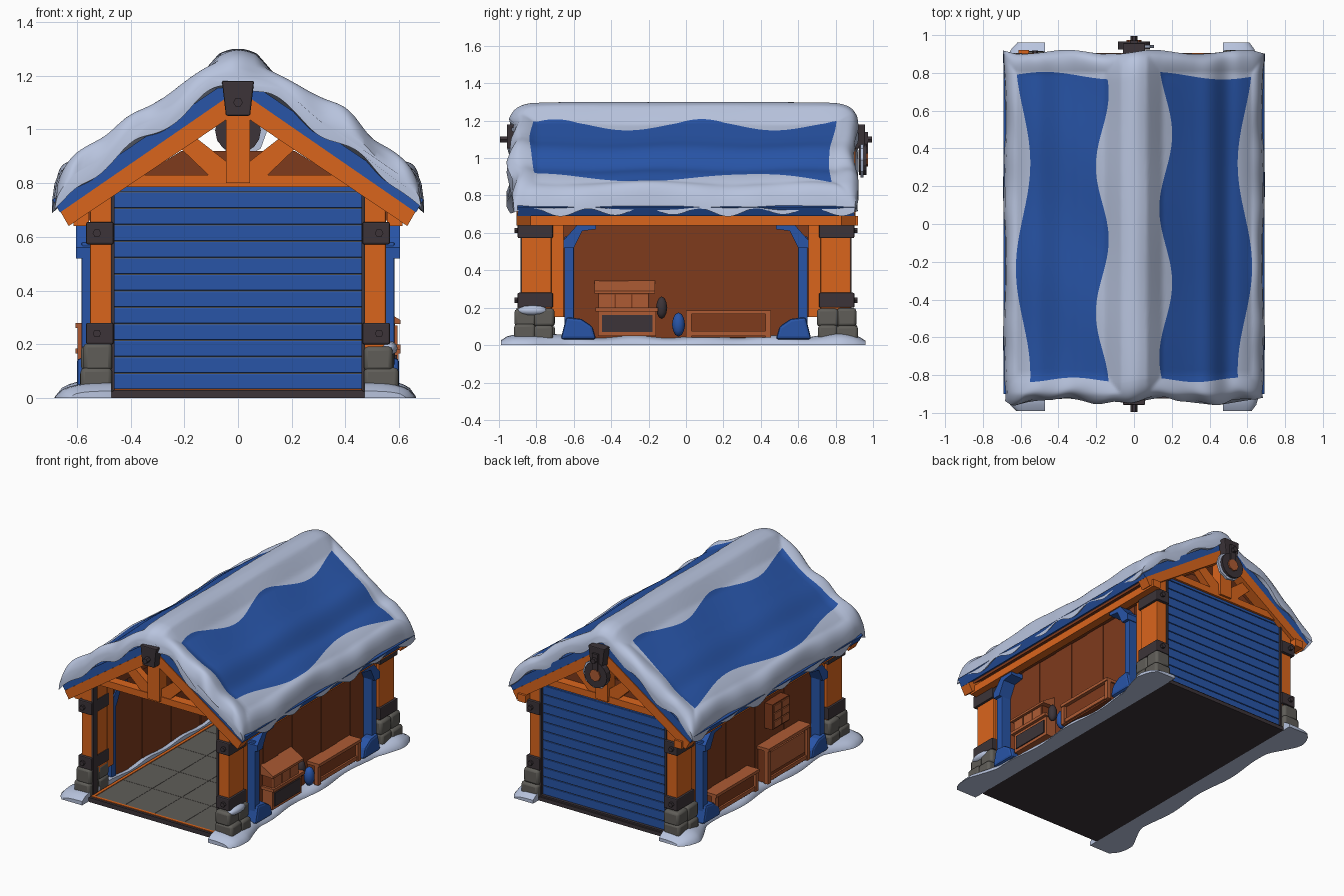
import bpy, bmesh, math, random
from mathutils import Vector

random.seed(4)
if "Cube" in bpy.data.objects:
    bpy.data.objects.remove(bpy.data.objects["Cube"])


def material(name, r, g, b):
    m = bpy.data.materials.new(name)
    m.use_nodes = True
    m.diffuse_color = (r, g, b, 1)
    m.node_tree.nodes["Principled BSDF"].inputs["Base Color"].default_value = (r, g, b, 1)
    return m


SNOW = material("snow", .48, .55, .73)
BLUE = material("blue_paint", .021, .09, .39)
ORANGE = material("orange_timber", .7, .13, .012)
BROWN = material("brown_boards", .21, .043, .012)
TAN = material("tan_wood", .42, .105, .034)
STONE = material("grey_stone", .115, .11, .098)
IRON = material("dark_iron", .045, .034, .04)


def finish(bm, name, mats, bevel=0, smooth=None):
    bmesh.ops.recalc_face_normals(bm, faces=bm.faces)
    me = bpy.data.meshes.new(name)
    bm.to_mesh(me)
    bm.free()
    ob = bpy.data.objects.new(name, me)
    bpy.context.collection.objects.link(ob)
    for m in mats:
        me.materials.append(m)
    if bevel:
        mod = ob.modifiers.new("bevel", 'BEVEL')
        mod.width, mod.segments = bevel, 2
    if smooth:
        bpy.ops.object.select_all(action='DESELECT')
        ob.select_set(True)
        bpy.context.view_layer.objects.active = ob
        bpy.ops.object.shade_smooth_by_angle(angle=math.radians(smooth))


def loft(name, rings, mats, rule=None, **kw):
    # skin closed rings of equal length and cap both ends
    bm = bmesh.new()
    vs = [[bm.verts.new(p) for p in r] for r in rings]
    n = len(rings[0])
    for j, (a, b) in enumerate(zip(vs, vs[1:])):
        for i in range(n):
            f = bm.faces.new((a[i], a[(i + 1) % n], b[(i + 1) % n], b[i]))
            if rule:
                f.material_index = rule(i, j)
    bm.faces.new(vs[0])
    bm.faces.new(vs[-1])
    finish(bm, name, mats, **kw)


def prism(name, pts, y0, y1, mat, **kw):
    # profile in x and z, extruded along y
    loft(name, [[(x, y, z) for x, z in pts] for y in (y0, y1)], [mat], **kw)


def side_prism(name, pts, x0, x1, mat, **kw):
    # profile in y and z, extruded along x
    loft(name, [[(x, y, z) for y, z in pts] for x in (x0, x1)], [mat], **kw)


def box(name, x0, x1, y0, y1, z0, z1, mat, **kw):
    prism(name, [(x0, z0), (x1, z0), (x1, z1), (x0, z1)], y0, y1, mat, **kw)


def disc(name, x, y, z, r, depth, mat, sides=8):
    ang = [math.tau * i / sides for i in range(sides)]
    prism(name, [(x + r * math.cos(a), z + r * math.sin(a)) for a in ang], y - depth / 2, y + depth / 2, mat)


def blob(name, x, y, z, sx, sy, sz, mat):
    bm = bmesh.new()
    bmesh.ops.create_icosphere(bm, subdivisions=2, radius=1)
    for v in bm.verts:
        v.co = Vector((x + v.co.x * sx, y + v.co.y * sy, z + v.co.z * sz))
    finish(bm, name, [mat], smooth=60)


def bench(s, y0, y1, top):
    box("bench_box", s * .51, s * .58, y0 + .01, y1 - .01, .04, top - .015, BROWN)
    box("bench_top", s * .51, s * .605, y0, y1, top - .02, top, TAN)
    box("bench_foot_rail", s * .57, s * .592, y0, y1, .05, .075, TAN)
    for y in (y0, y1 - .03):
        box("bench_leg", s * .57, s * .598, y, y + .03, .04, top - .015, TAN)


# ---- floor ----
box("base_slab", -.47, .47, -.92, .9, 0, .025, IRON)
for i in range(4):
    for j in range(6):
        x, y = -.44 + i * .22, -.89 + j * .29
        box("floor_tile", x + .001, x + .219, y + .001, y + .289, .02, .032, STONE)
for s in (-1, 1):
    box("floor_edge_trim", s * .442, s * .462, -.9, .83, .02, .034, ORANGE)
box("floor_front_trim", -.46, .46, -.908, -.89, .025, .034, ORANGE)
box("front_sill", -.465, .465, -.925, -.908, 0, .03, IRON)

# ---- roller door ----
PITCH = .737 / 12
for i in range(12):
    z = .03 + i * PITCH
    box("door_slat", -.463, .463, .835, .87, z + .002, z + PITCH - .002, BLUE, bevel=.003)
box("door_header", -.463, .463, .835, .87, .769, .79, BLUE)
box("door_backing", -.46, .46, .842, .863, .03, .79, STONE)
box("door_sill", -.465, .465, .82, .89, .02, .035, IRON)

# ---- roof boards, rafters and gable trusses ----
for s in (-1, 1):
    def sided(pts):
        return [(s * x, z) for x, z in pts]
    prism("roof_slab", sided([(0, 1.205), (.69, .738), (.662, .69), (0, 1.145)]), -.9, .9, BLUE)
    prism("roof_lining", sided([(0, 1.145), (.62, .72), (.62, .7), (0, 1.128)]), -.84, .84, BROWN)
    box("eave_beam", s * .555, s * .612, -.87, .92, .64, .69, ORANGE)
    box("wall_plate", s * .48, s * .56, -.84, .84, .66, .74, BROWN)
    for e in (-1, 1):
        prism("gable_rafter", sided([(0, 1.147), (.66, .692), (.63, .64), (0, 1.065)]), e * .83, e * .905, ORANGE)
        prism("truss_brace", sided([(.03, .82), (.1, .82), (.22, .935), (.165, .975), (.03, .87)]),
              e * .83, e * .88, ORANGE)
for e in (-1, 1):
    box("truss_tie", -.47, .47, e * .82, e * .885, .785, .83, ORANGE)
    box("king_post", -.045, .045, e * .82, e * .9, .8, 1.1, ORANGE)
    prism("ridge_bracket", [(-.045, 1.05), (.045, 1.05), (.06, 1.18), (-.06, 1.18)], e * .89, e * .958, IRON, bevel=.006)
    disc("ridge_bolt", 0, e * .97, 1.1, .018, .05, IRON, 6)
prism("back_gable_panel", [(-.42, .79), (.42, .79), (.21, .92), (-.21, .92)], .8, .815, BROWN)

# ---- round plaque on the back gable ----
box("plaque_hanger", -.02, .02, .94, .972, 1.02, 1.14, IRON)
disc("plaque_frost", .012, .94, .99, .095, .016, SNOW, 9)
disc("plaque", 0, .945, .995, .085, .04, IRON, 16)
disc("plaque_centre", 0, .968, .995, .04, .012, TAN, 8)

# ---- corner posts with stone feet and iron bands ----
for s in (-1, 1):
    for e in (-1, 1):
        box("corner_post", s * .47, s * .55, e * .72, e * .88, .15, .76, ORANGE, bevel=.006)
        box("inner_post", s * .47, s * .53, e * .655, e * .72, .15, .72, ORANGE)
        box("wall_end", s * .495, s * .512, e * .61, e * .66, .15, .74, BROWN)
        box("door_rail", s * .46, s * .473, e * .84, e * .885, 0, .78, IRON)
        for z0, z1 in ((.2, .28), (.572, .655)):
            box("iron_band", s * .463, s * .565, e * .712, e * .9, z0, z1, IRON, bevel=.006)
            disc("band_bolt", s * .525, e * .903, (z0 + z1) / 2, .016, .03, IRON, 6)
        for layer in range(2):
            for k in range(2):
                j = [random.uniform(-.007, .007) for _ in range(4)]
                y0 = .705 + k * .1
                box("foot_stone", s * .468, s * (.592 - layer * .012 + j[0]), e * (y0 + j[1]),
                    e * (y0 + .108 + j[2]), .01 + layer * .09, .108 + layer * .09 + j[3], STONE, bevel=.016, smooth=40)
        # blue arch posts, braces and folded sheets along the side
        box("arch_post", s * .487, s * .582, e * .6, e * .65, .04, .58, BLUE, bevel=.005)
        side_prism("arch_brace", [(e * .6, .52), (e * .655, .52), (e * .655, .56), (e * .575, .65), (e * .48, .65),
                                  (e * .48, .62), (e * .555, .61)], s * .487, s * .603, BLUE)
        side_prism("blue_sheet", [(e * .67, .03), (e * .48, .03), (e * .5, .1), (e * .56, .14), (e * .64, .15)],
                   s * .53, s * .6, BLUE, bevel=.015)

    # ---- side wall boards ----
    for i in range(8):
        y = -.62 + i * .155
        off = .004 * (i % 2)
        box("wall_board", s * (.495 + off), s * (.512 + off), y, y + .157, .03, .74, BROWN)
    bench(s, 0 if s > 0 else .08, .455 if s > 0 else .54, .185)

# ---- chest and small paned window on the right wall ----
bench(-1, -.47, -.02, .28)
box("chest_panel", -.588, -.57, -.43, -.06, .1, .24, TAN)
box("window_frame", -.575, -.51, -.28, -.1, .37, .54, BROWN)
for i in range(2):
    for j in range(3):
        box("window_pane", -.583, -.575, -.27 + i * .085, -.195 + i * .085, .38 + j * .053, .425 + j * .053, TAN)

# ---- cabinet on the left wall ----
box("cabinet_body", .51, .585, -.47, -.16, .05, .19, TAN)
box("cabinet_panel", .58, .592, -.45, -.18, .07, .16, IRON)
box("cabinet_shelf", .51, .605, -.485, -.15, .18, .2, TAN)
box("cabinet_upper", .51, .585, -.47, -.2, .19, .28, BROWN)
for k in range(3):
    y = -.465 + k * .09
    box("cabinet_door", .58, .593, y, y + .082, .2, .27, TAN)
prism("cabinet_lid", [(.505, .35), (.605, .29), (.605, .275), (.505, .28)], -.49, -.165, TAN)
blob("dark_sack", .56, -.13, .2, .03, .03, .06, IRON)
blob("blue_bucket", .56, -.04, .11, .035, .035, .065, BLUE)
blob("foot_snow", .56, -.82, .185, .035, .085, .028, SNOW)

# ---- snow banks along both sides ----
for s in (-1, 1):
    rings = []
    for j in range(61):
        y = -.99 + 1.95 * j / 60
        corner = min(1, max(0, (abs(y) - .62) / .2))
        end = max(.1, 1 - abs(j / 30 - 1) ** 16) ** .5
        out = (.12 + .085 * corner + .012 * math.sin(11 * y + s)) * (.6 + .4 * end)
        h = (.042 + .02 * corner + .007 * math.sin(17 * y)) * end
        top = [(s * (.47 + out * k / 8), y, h * (1 - (k / 8) ** 3) ** .6 + .004) for k in range(9)]
        rings.append(top + [(s * (.47 + out), y, 0), (s * .47, y, 0)])
    loft("snow_bank", rings, [SNOW], smooth=50)

# ---- thick roof snow; grid lines follow the wavy edges of the blue areas ----
H, ROWS = 60, 100                # columns per slope, rows along the ridge
IN_COL, OUT_COL, EDGE_ROW = 15, 48, 12


def remap(t, stops):
    for (a, va), (b, vb) in zip(stops, stops[1:]):
        if t <= b:
            return va + (vb - va) * (t - a) / (b - a)


def roof_xy(i, j):
    side = 1 if i >= 0 else -1
    x0, y0 = i / H * .68, -.94 + 1.85 * j / ROWS
    lo, hi = -.825 + .012 * math.sin(14 * x0), .785 + .02 * math.sin(11 * x0)
    front = -.935 + .016 * math.sin(13 * x0) - .01 * math.cos(31 * x0)
    back = .91 + .012 * math.sin(15 * x0)
    y = remap(j, [(0, front), (EDGE_ROW, lo), (ROWS - EDGE_ROW, hi), (ROWS, back)])
    inner = .168 + .034 * math.cos(9.2 * (y0 + .34 - .06 * side))
    outer = .587 + .038 * math.cos(6.5 * (y0 + .2))
    rim = .687 + .006 * math.sin(9 * y0)
    return side * remap(abs(i), [(0, 0), (IN_COL, inner), (OUT_COL, outer), (H, rim)]), y


def thickness(x, y):
    ax = abs(x)
    dip = max(0, min(1, (ax - .07) / .08, (.7 - ax) / .08, (.9 - abs(y)) / .1))
    ledge = math.exp(-((ax - .4) / .07) ** 2) - math.exp(-((ax - .49) / .05) ** 2)
    ledge *= (.02 if x > 0 else .009)
    return .116 + .024 * min(1, ax / .3) - .052 * dip + ledge + .006 * math.sin(8 * y + 5 * x) * min(1, ax * 6)


def is_blue(i, j):
    return int(i < 2 * H and IN_COL <= abs(i + .5 - H) <= OUT_COL and EDGE_ROW <= j < ROWS - EDGE_ROW)


rings = []
for j in range(ROWS + 1):
    end = max(.05, 1 - abs(2 * j / ROWS - 1) ** 9) ** .5
    top, under = [], []
    for i in range(-H, H + 1):
        x, y = roof_xy(i, j)
        base = 1.205 - .69 * (math.sqrt(x * x + .0025) - .012)
        eave = max(0, abs(x) - .55) / .14
        low = base - .006 + .02 * math.sin(23 * x + 9 * y) * (1 - eave) + (.02 * math.sin(21 * y) - .02) * eave
        round_off = max(0, 1 - abs(i / H) ** 14) ** .5
        top.append((x, y, low + (base + thickness(x, y) - low) * (.15 + .85 * end) * round_off + .004))
        under.append((x, y, low))
    rings.append(top + under[::-1])
loft("roof_snow", rings, [SNOW, BLUE], rule=is_blue, smooth=45)
